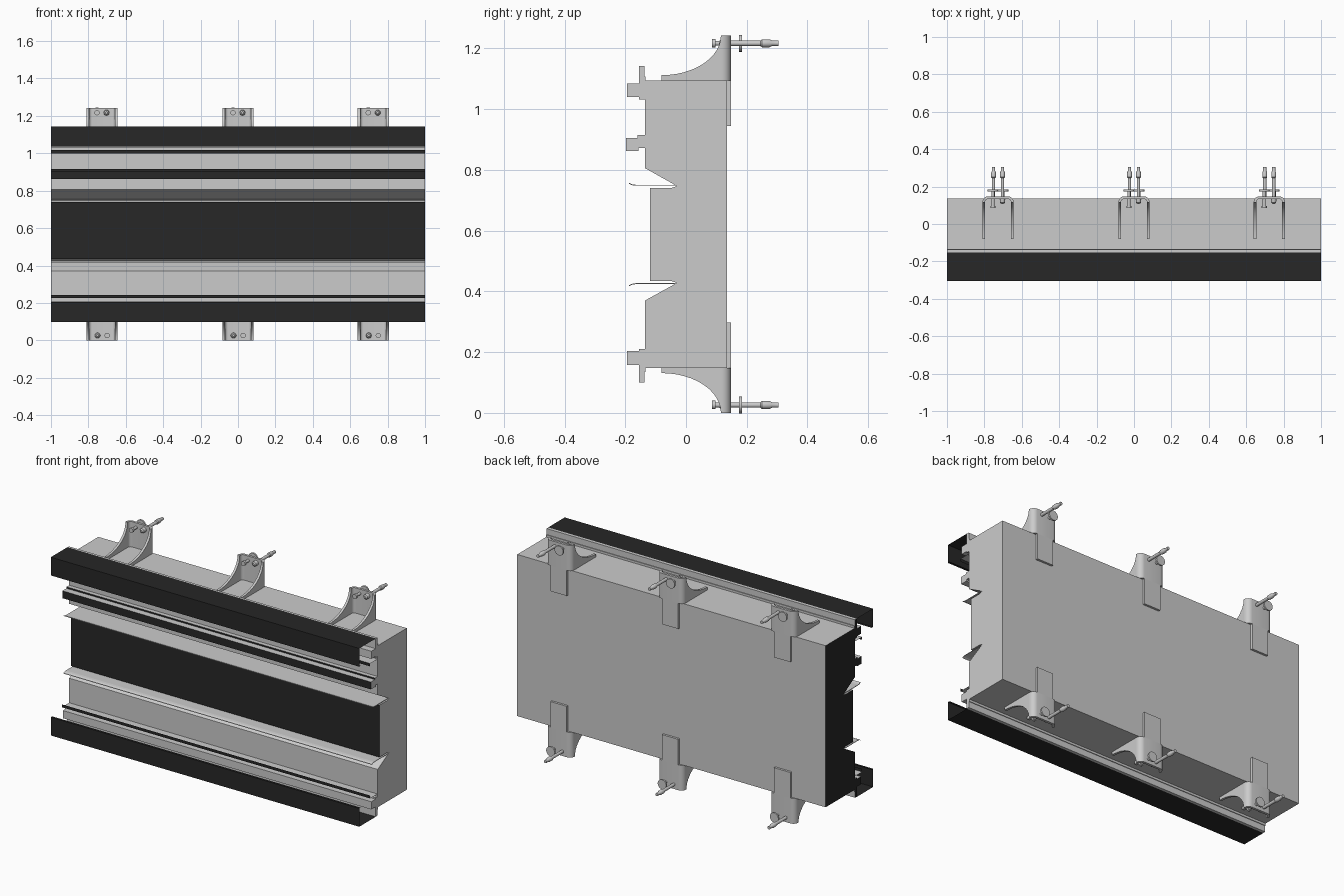
import bpy, bmesh
from math import sin, cos, pi

if "Cube" in bpy.data.objects:
    bpy.data.objects.remove(bpy.data.objects["Cube"])

H = 1.243  # total height; top and bottom mirror about H / 2


def material(name, v):
    m = bpy.data.materials.new(name)
    m.diffuse_color = (v, v, v, 1)
    m.use_nodes = True
    m.node_tree.nodes["Principled BSDF"].inputs["Base Color"].default_value = m.diffuse_color
    return m


GREY, DARK = material("grey", 0.6), material("dark", 0.02)


def finish(name, bm, recalc=True, smooth=False, is_dark=None):
    if recalc:
        bmesh.ops.recalc_face_normals(bm, faces=bm.faces)
    if is_dark:
        bm.normal_update()
        for f in bm.faces:
            f.material_index = int(is_dark(f))
    me = bpy.data.meshes.new(name)
    bm.to_mesh(me)
    bm.free()
    if is_dark:
        me.materials.append(GREY)
        me.materials.append(DARK)
    if smooth:
        me.shade_smooth()
        me.set_sharp_from_angle(angle=0.6)
    ob = bpy.data.objects.new(name, me)
    bpy.context.collection.objects.link(ob)
    return ob


def prism(name, pts, is_dark=None):
    """Closed (y, z) outline run along the full length."""
    bm = bmesh.new()
    a, b = [[bm.verts.new((x, y, z)) for y, z in pts] for x in (-1, 1)]
    bm.faces.new(a)
    bm.faces.new(b[::-1])
    for i in range(len(pts)):
        j = (i + 1) % len(pts)
        bm.faces.new((a[i], b[i], b[j], a[j]))
    return finish(name, bm, is_dark=is_dark)


def sheet(name, pts, is_dark=None):
    """Open (y, z) path run along the full length as a thin sheet."""
    bm = bmesh.new()
    a, b = [[bm.verts.new((x, y, z)) for y, z in pts] for x in (-1, 1)]
    for i in range(len(pts) - 1):
        bm.faces.new((a[i], b[i], b[i + 1], a[i + 1]))
    return finish(name, bm, recalc=False, is_dark=is_dark)


def flip(pts):
    return [(y, H - z) for y, z in pts]


# Main body with edge rails, upper rib and recessed grooves
rail = [(0.135, 1.095), (-0.133, 1.095), (-0.133, 1.108), (-0.137, 1.108), (-0.137, 1.143),
        (-0.154, 1.143), (-0.154, 1.085), (-0.194, 1.085), (-0.194, 1.04), (-0.154, 1.04),
        (-0.154, 1.032), (-0.135, 1.032)]
rib = [(-0.135, 0.915), (-0.16, 0.915), (-0.16, 0.906), (-0.198, 0.906), (-0.198, 0.863),
       (-0.157, 0.863), (-0.157, 0.872), (-0.135, 0.872)]
panel = [(-0.135, 0.806), (-0.03, 0.747), (-0.05, 0.74), (-0.118, 0.74),
         (-0.118, 0.435), (-0.05, 0.435), (-0.03, 0.428), (-0.135, 0.37)]


def body_dark(f):
    z = f.calc_center_bounds().z
    front = f.normal.y < -0.9 and (0.43 < z < 0.75 or 0.86 < z < 0.92)
    return f.normal.x < -0.9 or front


prism("body", rail + rib + panel + flip(rail)[::-1], body_dark)

# Curled lips along the two grooves
for name, edge, z, s in (("upper_lip", 0.748, 0.748, 1), ("lower_lip", 0.427, 0.427, -1)):
    line = [(-0.035, z), (-0.165, z), (-0.178, z + 0.002 * s), (-0.188, z + 0.007 * s)]
    prism(name, line + [(y, w + 0.003 * s) for y, w in line[::-1]])

# Thin outer covers and small ledges, top and bottom
cover = [(-0.152, 1.144), (-0.305, 1.144), (-0.305, 1.037), (-0.292, 1.037)]
ledge = [(-0.135, 1.017), (-0.204, 1.017), (-0.204, 1.0)]
for side, fn in (("top", lambda p: p), ("bottom", flip)):
    sheet(side + "_cover", fn(cover), lambda f: True)
    sheet(side + "_ledge", fn(ledge), lambda f: abs(f.normal.y) > 0.9)


# U-shaped bracket: rounded channel whose cheeks sweep down to the front
def bracket():
    w, t, r, back, base = 0.083, 0.014, 0.03, 0.148, 1.095
    half = []  # outer xy, inner xy, top z
    for i in range(13):
        a = i / 12 * pi / 2
        y = -0.08 + 0.195 * sin(a)
        half.append(((-w, y), (t - w, y), H - 0.131 * cos(a)))
    for i in range(7):
        a = pi - i / 6 * pi / 2
        half.append(tuple((r - w + k * cos(a), back - r + k * sin(a)) for k in (r, r - t)) + (H,))
    path = half + [((-o[0], o[1]), (-n[0], n[1]), z) for o, n, z in half[::-1]]
    bm = bmesh.new()
    rings = [[bm.verts.new(c) for c in ((*o, base), (*n, base), (*n, z), (*o, z))]
             for o, n, z in path]
    for p, q in zip(rings, rings[1:]):
        for k in range(4):
            m = (k + 1) % 4
            bm.faces.new((p[k], p[m], q[m], q[k]))
    bm.faces.new(rings[0])
    bm.faces.new(rings[-1][::-1])
    # Tab hanging down over the back of the body
    tab = bmesh.ops.create_cube(bm, size=1)["verts"]
    for v in tab:
        v.co = (v.co.x * 0.106, 0.1415 + v.co.y * 0.013, 1.02 + v.co.z * 0.15)
    return finish("bracket", bm, smooth=True)


def turned(name, prof, x, z, n=20):
    """Round part along y from (y, radius) pairs."""
    bm = bmesh.new()
    rings = [[bm.verts.new((x + r * cos(2 * pi * i / n), y, z + r * sin(2 * pi * i / n)))
              for i in range(n)] for y, r in prof]
    for p, q in zip(rings, rings[1:]):
        for i in range(n):
            j = (i + 1) % n
            bm.faces.new((p[i], p[j], q[j], q[i]))
    bm.faces.new(rings[0])
    bm.faces.new(rings[-1])
    return finish(name, bm, smooth=True)


# Anchor rod and clamping bolt of each bracket
rod = [(0.108, 0.006), (0.114, 0.013), (0.134, 0.015), (0.134, 0.009), (0.245, 0.009),
       (0.25, 0.013), (0.275, 0.013), (0.283, 0.009), (0.305, 0.009)]
bolt = [(0.085, 0.014), (0.097, 0.014), (0.097, 0.008), (0.175, 0.008),
        (0.175, 0.028), (0.184, 0.028)]
parts = [bracket(), turned("anchor_rod", rod, 0.024, 1.217),
         turned("clamp_bolt", bolt, -0.027, 1.217)]

# Three brackets on top; the lower three are turned half round
for x in (-0.727, 0, 0.723):
    for lower in (False, True):
        for src in parts:
            ob = src.copy()
            ob.location = (x, 0, H if lower else 0)
            ob.rotation_euler = (0, pi if lower else 0, 0)
            bpy.context.collection.objects.link(ob)
for src in parts:
    bpy.data.objects.remove(src)
